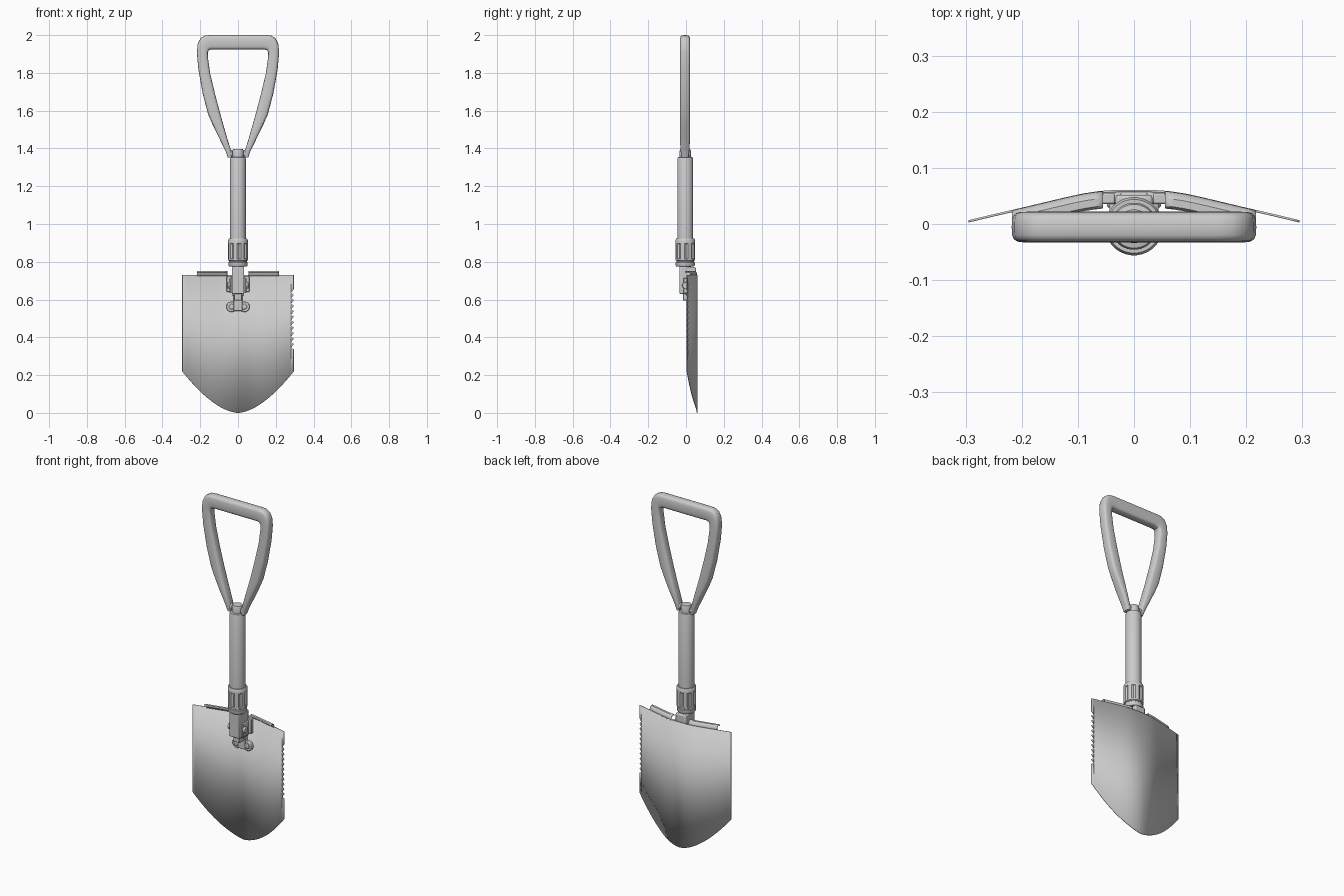
import bpy, bmesh, math
from mathutils import Vector, Matrix

if "Cube" in bpy.data.objects:
    bpy.data.objects.remove(bpy.data.objects["Cube"])

CY = -0.004  # y of the shaft axis


def finish(name, bm, bevel=0.0, smooth=True):
    bmesh.ops.remove_doubles(bm, verts=bm.verts, dist=1e-5)
    bmesh.ops.recalc_face_normals(bm, faces=bm.faces)
    me = bpy.data.meshes.new(name)
    bm.to_mesh(me)
    bm.free()
    ob = bpy.data.objects.new(name, me)
    bpy.context.collection.objects.link(ob)
    if bevel:
        m = ob.modifiers.new("bevel", 'BEVEL')
        m.width, m.segments, m.limit_method = bevel, 2, 'ANGLE'
    if smooth:
        bpy.ops.object.select_all(action='DESELECT')
        bpy.context.view_layer.objects.active = ob
        ob.select_set(True)
        bpy.ops.object.shade_smooth_by_angle(angle=math.radians(35))
    return ob


def box(name, lo, hi, bevel=0.003):
    bm = bmesh.new()
    lo, hi = Vector(lo), Vector(hi)
    bmesh.ops.create_cube(bm, size=1, matrix=Matrix.Translation((lo + hi) / 2) @ Matrix.Diagonal((*(hi - lo), 1)))
    return finish(name, bm, bevel)


def cyl(name, centre, r, depth, axis, bevel=0.003, segs=24):
    rot = {'X': Matrix.Rotation(math.pi / 2, 4, 'Y'), 'Y': Matrix.Rotation(math.pi / 2, 4, 'X')}[axis]
    bm = bmesh.new()
    bmesh.ops.create_cone(bm, cap_ends=True, segments=segs, radius1=r, radius2=r, depth=depth,
                          matrix=Matrix.Translation(centre) @ rot)
    return finish(name, bm, bevel)


def bridge(bm, rings, cap=True):
    n = len(rings[0])
    for a, b in zip(rings, rings[1:]):
        for i in range(n):
            bm.faces.new((a[i], a[(i + 1) % n], b[(i + 1) % n], b[i]))
    if cap:
        bm.faces.new(rings[0])
        bm.faces.new(rings[-1])


def lathe(name, profile, segs=32, groove=None):
    # groove: (zmin, zmax, depth) cuts a slot in every fourth side
    bm, rings = bmesh.new(), []
    for r, z in profile:
        ring = []
        for k in range(segs):
            a = math.tau * (k + 0.5) / segs
            rr = r - (groove[2] if groove and groove[0] <= z <= groove[1] and k % 4 == 0 else 0)
            ring.append(bm.verts.new((rr * math.cos(a), CY + rr * math.sin(a), z)))
        rings.append(ring)
    bridge(bm, rings)
    return finish(name, bm)


# blade: curved sheet with pointed lower edge and saw teeth on the right
YP = [(0, .059), (.03, .0588), (.06, .057), (.09, .0525), (.12, .046), (.16, .0365),
      (.2, .027), (.25, .0155), (.3, .0035)]


def blade_y(x):
    x = abs(x)
    for (a, ya), (b, yb) in zip(YP, YP[1:]):
        if x <= b:
            return ya + (yb - ya) * (x - a) / (b - a)
    return YP[-1][1]


W, TOP, EDGE = 0.295, 0.73, 0.22


def blade_bottom(x):
    return EDGE * (abs(x) / W) ** 1.7


bm = bmesh.new()
cols = [-W + i * (W + 0.28) / 40 for i in range(41)]
pt = lambda x, z: bm.verts.new((x, blade_y(x), z))
for a, b in zip(cols, cols[1:]):
    bm.faces.new((pt(a, blade_bottom(a)), pt(b, blade_bottom(b)), pt(b, TOP), pt(a, TOP)))
X0, T0, T1, N = 0.28, 0.335, 0.655, 11
step = (T1 - T0) / N
saw = [(W, EDGE), (W, T0)]
for i in range(N):
    saw += [(X0 + .001, T0 + (i + .35) * step), (W, T0 + (i + 1) * step)]
saw.append((W, TOP))
for i, ((xa, za), (xb, zb)) in enumerate(zip(saw, saw[1:])):
    za_in = blade_bottom(X0) if i == 0 else za
    bm.faces.new((pt(X0, za_in), pt(xa, za), pt(xb, zb), pt(X0, zb)))
blade = finish("blade", bm)
sol = blade.modifiers.new("thickness", 'SOLIDIFY')
sol.thickness, sol.offset = 0.004, 0

# foot steps: lips rolled forward along the blade top
LIP = [(0, .725), (-.001, .737), (-.005, .745), (-.012, .75), (-.024, .75), (-.028, .744)]
for side, label in ((-1, "left"), (1, "right")):
    bm = bmesh.new()
    xs = [side * (.055 + i * .162 / 10) for i in range(11)]
    grid = [[bm.verts.new((x, blade_y(x) + dy, z)) for dy, z in LIP] for x in xs]
    for a, b in zip(grid, grid[1:]):
        for j in range(len(LIP) - 1):
            bm.faces.new((a[j], a[j + 1], b[j + 1], b[j]))
    lip = finish("foot_step_" + label, bm)
    sol = lip.modifiers.new("thickness", 'SOLIDIFY')
    sol.thickness, sol.offset = 0.004, 0

# hinge bracket riveted to the blade
box("bracket_plate", (-.024, .03, .54), (.024, .056, .70))
box("bracket_back", (-.033, .0, .62), (.033, .052, .772), .006)
box("shaft_channel", (-.033, -.034, .63), (.033, .012, .775), .004)
box("shaft_tongue", (-.02, -.016, .595), (.02, .03, .65))
for s, label in ((-1, "left"), (1, "right")):
    lo, hi = sorted((s * .034, s * .044))
    box("bracket_ear_" + label, (lo, -.014, .635), (hi, .055, .715), .004)
    lo, hi = sorted((s * .034, s * .06))
    box("bracket_flange_" + label, (lo, .036, .64), (hi, .055, .725), .003)
    cyl("hinge_bolt_" + label, (s * .048, -.002, .675), .02, .014, 'X', segs=6)
    cyl("rivet_pad_" + label, (s * .034, .046, .562), .028, .02, 'Y')
    cyl("rivet_" + label, (s * .034, .034, .562), .014, .01, 'Y', .004)

# shaft: neck, locking collar and grip tube
lathe("shaft_neck", [(.03, .74), (.03, .80)])
lathe("locking_collar", [(.04, .775), (.047, .775), (.051, .781), (.051, .797), (.047, .80), (.047, .805),
                         (.052, .808), (.052, .815), (.052, .818), (.052, .895), (.052, .898),
                         (.052, .915), (.048, .922), (.04, .922)], groove=(.817, .896, .006))
lathe("grip_tube", [(.042, .9), (.042, 1.345), (.039, 1.353), (.03, 1.355), (.03, 1.388), (.026, 1.396)])

# handle: rounded section swept between outer and inner outlines, mirrored
HALF = [(-.054, 1.352, -.034, 1.352), (-.066, 1.386, -.036, 1.386), (-.105, 1.466, -.056, 1.45),
        (-.136, 1.53, -.076, 1.52), (-.158, 1.58, -.093, 1.58), (-.187, 1.69, -.122, 1.69),
        (-.21, 1.82, -.148, 1.80), (-.218, 1.91, -.159, 1.88), (-.213, 1.955, -.160, 1.908),
        (-.198, 1.984, -.154, 1.920), (-.176, 1.997, -.142, 1.924), (-.15, 2.0, -.125, 1.924),
        (0, 2.0, 0, 1.924)]
path = HALF + [(-a, b, -c, d) for a, b, c, d in HALF[-2::-1]]
bm, rings = bmesh.new(), []
for i, (ox, oz, ix, iz) in enumerate(path):
    hy = (.019, .023)[min(i, len(path) - 1 - i)] if min(i, len(path) - 1 - i) < 2 else .0275
    ring = []
    for k in range(20):
        a = math.tau * k / 20
        c, s = math.cos(a), math.sin(a)
        u = math.copysign(abs(c) ** .55, c)
        v = math.copysign(abs(s) ** .55, s)
        t = (1 - u) / 2
        ring.append(bm.verts.new((ox + (ix - ox) * t, -.0055 + hy * v, oz + (iz - oz) * t)))
    rings.append(ring)
bridge(bm, rings)
finish("handle", bm)

# pivots joining the handle to the tube
for s, label in ((-1, "left"), (1, "right")):
    cyl("handle_pivot_" + label, (s * .042, CY, 1.372), .021, .024, 'X', .005)
cyl("handle_pin", (0, CY, 1.372), .011, .09, 'X', .002)
